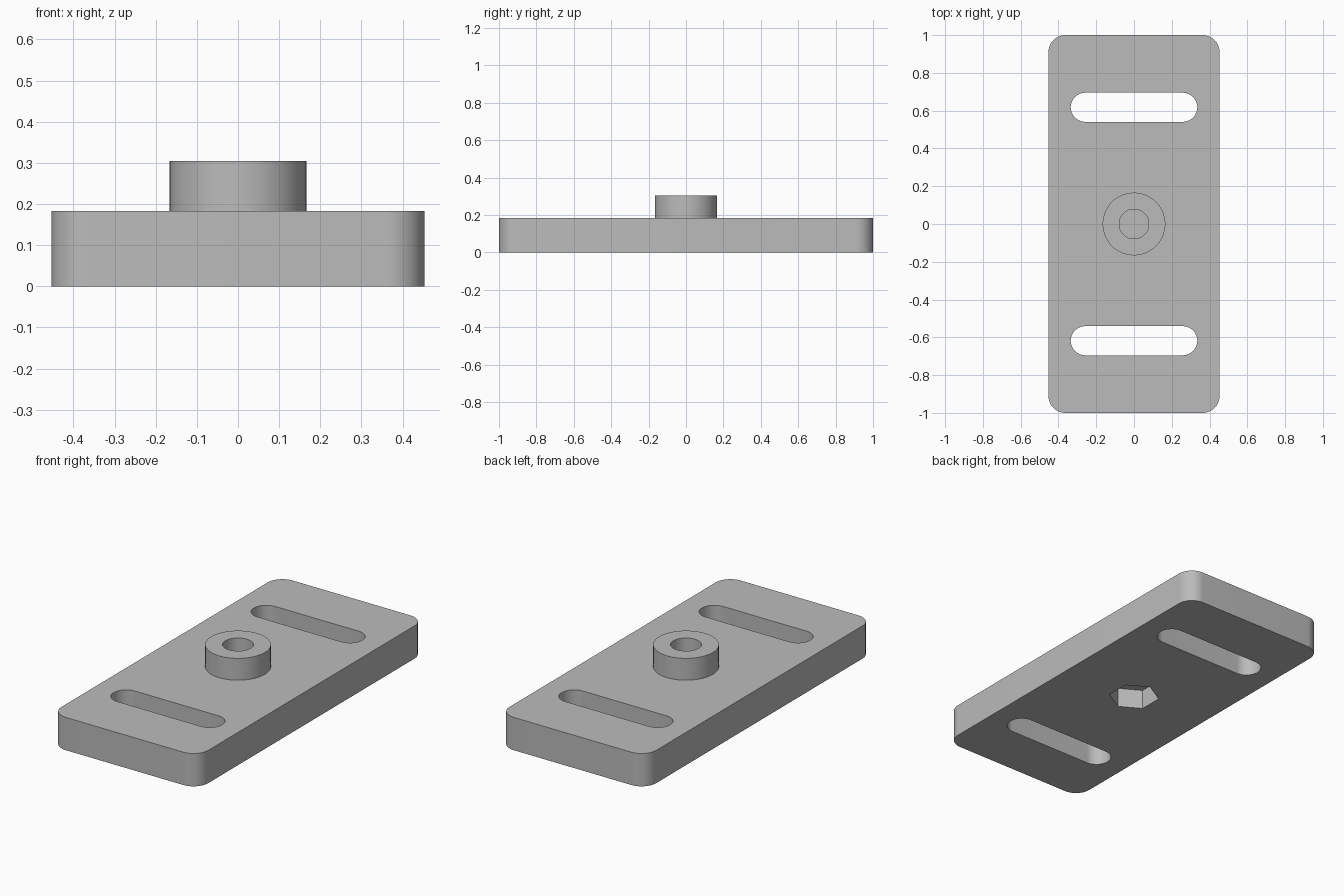
import bpy, bmesh
from math import cos, sin, pi, radians

if "Cube" in bpy.data.objects:
    bpy.data.objects.remove(bpy.data.objects["Cube"], do_unlink=True)

PLATE_TOP, BOSS_TOP = 0.183, 0.305
POCKET_DEPTH, HOLE_FLOOR = 0.11, 0.125

grey = bpy.data.materials.new("plain_grey")
grey.use_nodes = True
grey.diffuse_color = (0.5, 0.5, 0.5, 1)
grey.node_tree.nodes["Principled BSDF"].inputs["Base Color"].default_value = (0.5, 0.5, 0.5, 1)


def rounded_outline(hx, hy, r, steps=16):
    """Rectangle outline with rounded corners (a slot when r equals hy)."""
    points = []
    for i, (sx, sy) in enumerate([(1, 1), (-1, 1), (-1, -1), (1, -1)]):
        for k in range(steps + 1):
            a = (i + k / steps) * pi / 2
            points.append((sx * (hx - r) + r * cos(a), sy * (hy - r) + r * sin(a)))
    return points


def polygon(r, sides, turn=0.0):
    return [(r * cos(turn + 2 * pi * k / sides), r * sin(turn + 2 * pi * k / sides))
            for k in range(sides)]


def prism(name, outline, z0, z1, y=0.0):
    """Extrude a flat outline from z0 to z1."""
    bm = bmesh.new()
    face = bm.faces.new([bm.verts.new((px, py + y, z0)) for px, py in outline])
    top = bmesh.ops.extrude_face_region(bm, geom=[face])["geom"]
    bmesh.ops.translate(bm, vec=(0, 0, z1 - z0),
                        verts=[v for v in top if isinstance(v, bmesh.types.BMVert)])
    bmesh.ops.remove_doubles(bm, verts=bm.verts, dist=1e-5)
    bmesh.ops.recalc_face_normals(bm, faces=bm.faces)
    mesh = bpy.data.meshes.new(name)
    bm.to_mesh(mesh)
    bm.free()
    mesh.materials.append(grey)
    obj = bpy.data.objects.new(name, mesh)
    bpy.context.collection.objects.link(obj)
    return obj


def combine(target, tool, operation):
    """Apply a boolean and discard the tool object."""
    tool.hide_render = True
    mod = target.modifiers.new(tool.name, 'BOOLEAN')
    mod.operation, mod.solver, mod.object = operation, 'EXACT', tool
    bpy.context.view_layer.objects.active = target
    bpy.ops.object.modifier_apply(modifier=mod.name)
    bpy.data.objects.remove(tool, do_unlink=True)


# Rounded base plate with a round boss on top
plate = prism("mounting_plate", rounded_outline(0.453, 1.0, 0.09), 0, PLATE_TOP)
combine(plate, prism("boss", polygon(0.166, 96), 0.15, BOSS_TOP), 'UNION')

# Adjustment slots through both ends
for side in (-1, 1):
    slot = rounded_outline(0.335, 0.077, 0.0769)
    combine(plate, prism("slot_cutter", slot, -0.1, 0.4, side * 0.618), 'DIFFERENCE')

# Screw hole from above, hexagonal nut pocket from below, thin web between
combine(plate, prism("screw_hole_cutter", polygon(0.078, 64), HOLE_FLOOR, 0.4), 'DIFFERENCE')
combine(plate, prism("nut_pocket_cutter", polygon(0.132, 6, radians(30)), -0.1, POCKET_DEPTH),
        'DIFFERENCE')

# Smooth curved walls, crisp edges
bpy.ops.object.select_all(action='DESELECT')
plate.select_set(True)
bpy.context.view_layer.objects.active = plate
bpy.ops.object.shade_smooth_by_angle(angle=radians(30))
